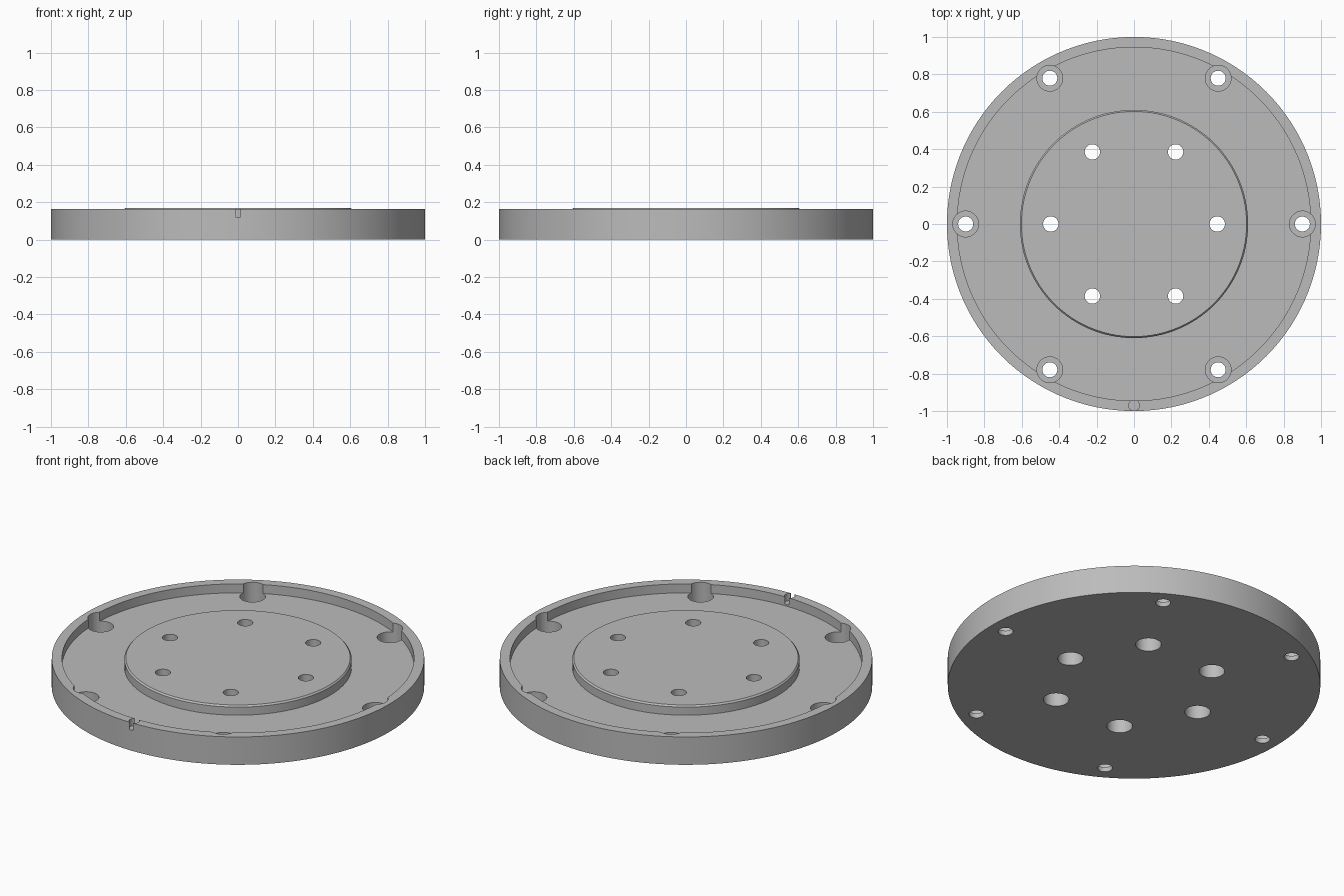
import bpy, bmesh
from math import cos, sin, pi

cube = bpy.data.objects.get("Cube")
if cube:
    bpy.data.objects.remove(cube, do_unlink=True)

grey = bpy.data.materials.new("plain grey")
grey.use_nodes = True
colour = (0.5, 0.5, 0.5, 1)
grey.diffuse_color = colour
grey.node_tree.nodes["Principled BSDF"].inputs["Base Color"].default_value = colour


def lathe(bm, profile, steps, cx=0, cy=0):
    """Closed solid turned from (radius, z) points listed bottom to top."""
    rings = []
    for r, z in profile:
        rings.append([bm.verts.new((cx + r * cos(2 * pi * i / steps),
                                    cy + r * sin(2 * pi * i / steps), z))
                      for i in range(steps)])
    for low, high in zip(rings, rings[1:]):
        for i in range(steps):
            j = (i + 1) % steps
            bm.faces.new((low[i], low[j], high[j], high[i]))
    bm.faces.new(rings[0][::-1])
    bm.faces.new(rings[-1])


def finish(bm, name):
    bmesh.ops.recalc_face_normals(bm, faces=bm.faces)
    mesh = bpy.data.meshes.new(name)
    bm.to_mesh(mesh)
    bm.free()
    mesh.materials.append(grey)
    obj = bpy.data.objects.new(name, mesh)
    bpy.context.collection.objects.link(obj)
    return obj


def cut(target, cutter):
    cutter.hide_render = True
    mod = target.modifiers.new("cut", 'BOOLEAN')
    mod.operation = 'DIFFERENCE'
    mod.solver = 'EXACT'
    mod.object = cutter
    bpy.context.view_layer.objects.active = target
    bpy.ops.object.modifier_apply(modifier=mod.name)
    bpy.data.objects.remove(cutter, do_unlink=True)


FLOOR, RIM, TOP = 0.112, 0.165, 0.169

# Round plate with raised rim and chamfered centre platform
bm = bmesh.new()
lathe(bm, [(1, 0), (1, RIM), (0.945, RIM), (0.945, FLOOR),
           (0.61, FLOOR), (0.61, TOP - 0.009), (0.602, TOP)], 120)
plate = finish(bm, "flanged_plate")

# Rim screw holes, counterbored from above; platform holes from below
bm = bmesh.new()
for k in range(6):
    c, s = cos(k * pi / 3), sin(k * pi / 3)
    lathe(bm, [(0.04, -0.1), (0.04, 0.028), (0.069, 0.028), (0.069, 0.3)],
          40, 0.9 * c, 0.9 * s)
    lathe(bm, [(0.069, -0.1), (0.069, 0.1), (0.041, 0.1), (0.041, 0.3)],
          40, 0.445 * c, 0.445 * s)
cut(plate, finish(bm, "screw_hole_cutter"))

# Small round keyhole in the front rim
bm = bmesh.new()
lathe(bm, [(0.029, 0.122), (0.029, 0.3)], 24, 0, -0.97)
cut(plate, finish(bm, "keyhole_cutter"))

# Narrow slot through the rim at the keyhole
bm = bmesh.new()
bmesh.ops.create_cube(bm, size=1)
bmesh.ops.scale(bm, vec=(0.025, 0.12, 0.2), verts=bm.verts)
bmesh.ops.translate(bm, vec=(0, -0.98, 0.222), verts=bm.verts)
cut(plate, finish(bm, "slot_cutter"))

# Smooth round walls, sharp edges kept
for o in bpy.context.selected_objects:
    o.select_set(False)
plate.select_set(True)
bpy.context.view_layer.objects.active = plate
bpy.ops.object.shade_smooth_by_angle()
